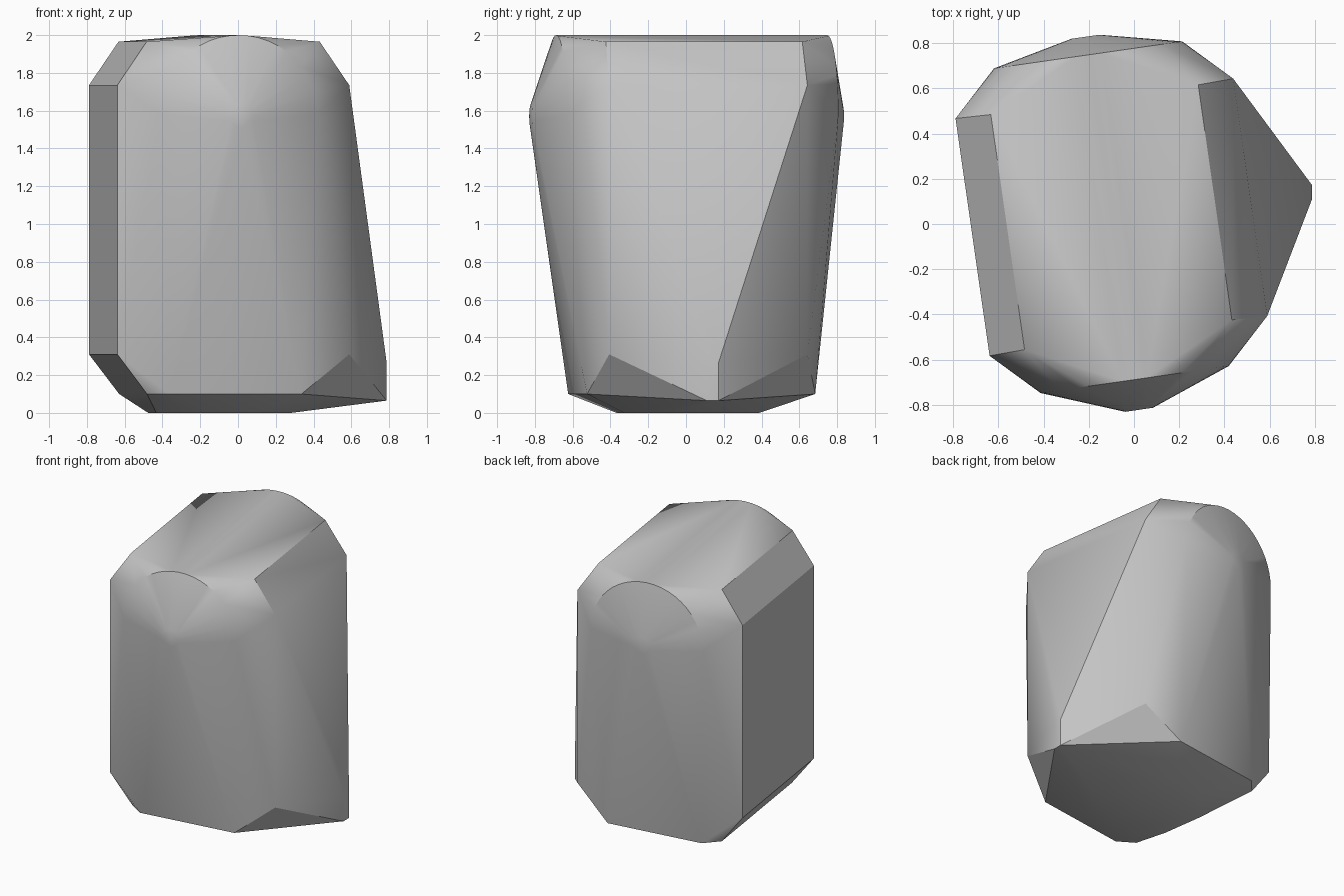
import bpy, bmesh, math
from mathutils import Vector

cube = bpy.data.objects.get("Cube")
if cube:
    bpy.data.objects.remove(cube, do_unlink=True)

# Stone-grey material
grey = bpy.data.materials.new("Stone grey")
grey.use_nodes = True
grey.diffuse_color = (0.55, 0.55, 0.55, 1)
bsdf = grey.node_tree.nodes["Principled BSDF"]
bsdf.inputs["Base Color"].default_value = (0.55, 0.55, 0.55, 1)
bsdf.inputs["Roughness"].default_value = 0.7

points = []
TURN = math.radians(8.16)
CENTRE = (-0.1, 0.03, 0)


def corners(half_x, half_y, z):
    """Four corners of a level rectangle."""
    points.extend((sx * half_x, sy * half_y, z) for sx in (-1, 1) for sy in (-1, 1))


def arc(y, z, radius, sweep, steps):
    """Upright arc that starts at the right end and runs over the top."""
    for i in range(steps + 1):
        a = sweep * i / steps
        points.append((radius * math.cos(a), y, z + radius * math.sin(a)))


# Chamfered body
corners(0.62, 0.53, 0.31)
corners(0.62, 0.53, 1.735)
corners(0.463, 0.525, 1.965)
corners(0.353, 0.61, 0.1)
points.extend((-0.46, y, 0.1) for y in (-0.52, 0.52))

# Rounded arches with a small flat boss at the front and back
for y, tip in ((-0.725, -0.86), (0.725, 0.806)):
    arc(y, 1.58, 0.42, math.pi, 24)
    arc(tip, 1.57, 0.062, math.tau, 16)

# Small foot under the body
for i in range(8):
    a = math.tau * (i + 0.5) / 8
    points.append((0.39 * math.cos(a), -0.02 + 0.39 * math.sin(a), 0))

# Low projecting toe on one side, placed in the body's turned frame
for y in (0.11, 0.172):
    for z in (0.065, 0.265):
        d = Vector((0.787 - CENTRE[0], y - CENTRE[1], z))
        c, s = math.cos(TURN), math.sin(TURN)
        points.append((d.x * c + d.y * s, d.y * c - d.x * s, z))

# Wrap everything in one convex shell
bm = bmesh.new()
for p in points:
    bm.verts.new(p)
hull = bmesh.ops.convex_hull(bm, input=bm.verts[:])
unused = {v for v in hull["geom_interior"] + hull["geom_unused"]
          if isinstance(v, bmesh.types.BMVert)}
bmesh.ops.delete(bm, geom=list(unused), context="VERTS")
bmesh.ops.dissolve_limit(bm, angle_limit=math.radians(0.5),
                         verts=bm.verts[:], edges=bm.edges[:])
bmesh.ops.recalc_face_normals(bm, faces=bm.faces[:])
mesh = bpy.data.meshes.new("faceted_shell")
bm.to_mesh(mesh)
bm.free()
mesh.materials.append(grey)

shell = bpy.data.objects.new("faceted_shell", mesh)
bpy.context.collection.objects.link(shell)
shell.location = CENTRE
shell.rotation_euler.z = TURN

# Soft shading on the rounded ends
bpy.ops.object.select_all(action="DESELECT")
shell.select_set(True)
bpy.context.view_layer.objects.active = shell
bpy.ops.object.shade_smooth_by_angle(angle=math.radians(30))
